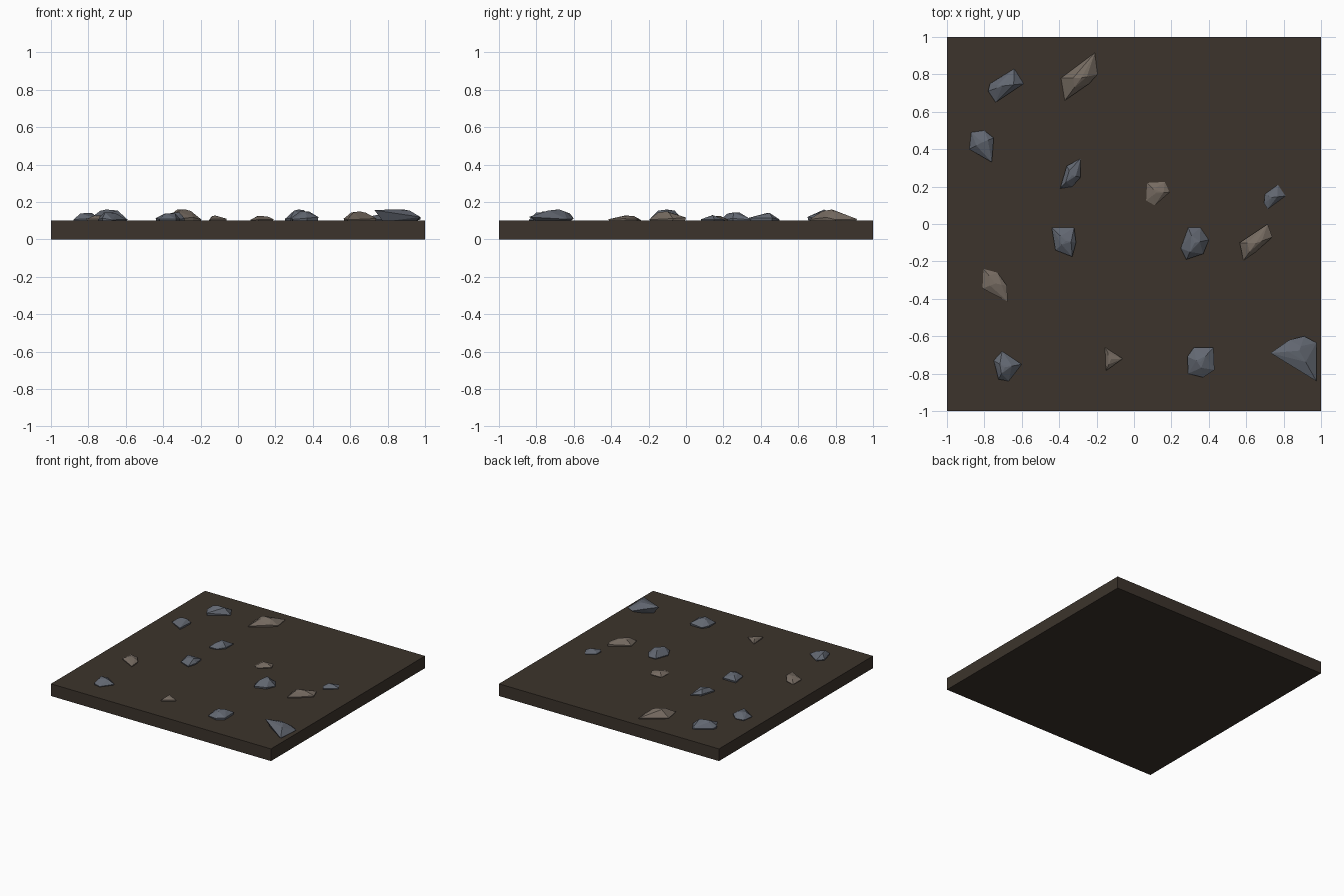
import bpy, bmesh, random
from mathutils import Vector

if "Cube" in bpy.data.objects:
    bpy.data.objects.remove(bpy.data.objects["Cube"])

random.seed(4)
TOP = 0.1  # ground surface height


def material(name, colour):
    m = bpy.data.materials.new(name)
    m.diffuse_color = (*colour, 1)
    m.use_nodes = True
    m.node_tree.nodes["Principled BSDF"].inputs["Base Color"].default_value = m.diffuse_color
    return m


soil = material("dark soil", (0.045, 0.034, 0.025))
grey = material("blue grey stone", (0.122, 0.136, 0.165))
brown = material("brown stone", (0.18, 0.147, 0.12))


def finish(name, bm, mat):
    bmesh.ops.recalc_face_normals(bm, faces=bm.faces)
    me = bpy.data.meshes.new(name)
    bm.to_mesh(me)
    bm.free()
    me.materials.append(mat)
    bpy.context.collection.objects.link(bpy.data.objects.new(name, me))


def rock(name, mat, height, outline, lean=0.0):
    """Faceted stone: inset foot, uneven rim along the outline, small raised crown."""
    pts = [Vector((*p, 0)) for p in outline]
    c = sum(pts, Vector()) / len(pts)
    bm = bmesh.new()
    for i, p in enumerate(pts):
        rim = height * random.uniform(0.08, 0.4) + max(0, lean * (p.x - c.x))
        foot = 0.7 if lean else 0.94
        bm.verts.new(c + (p - c) * foot + Vector((0, 0, TOP - 0.005)))
        bm.verts.new(p + Vector((0, 0, TOP + rim)))
        if i % 2 == 0:
            top = max(height * random.uniform(0.85, 1), rim + 0.004)
            bm.verts.new(c + (p - c) * random.uniform(0.3, 0.55) + Vector((0, 0, TOP + top)))
    bm.verts.new(c + Vector((0, 0, TOP + height)))
    res = bmesh.ops.convex_hull(bm, input=bm.verts)
    loose = [v for v in bm.verts if not v.link_faces]
    bmesh.ops.delete(bm, geom=loose, context='VERTS')
    finish(name, bm, mat)


# Square ground slab
bm = bmesh.new()
bmesh.ops.create_cube(bm, size=1)
for v in bm.verts:
    v.co = (v.co.x * 2, v.co.y * 2, (v.co.z + 0.5) * TOP)
finish("ground_slab", bm, soil)

# Grey stones: height, outline seen from above
rock("grey_stone_1", grey, 0.06, [(-.77, .75), (-.64, .83), (-.59, .75), (-.74, .65), (-.78, .71)])
rock("grey_stone_2", grey, 0.042, [(-.87, .49), (-.8, .5), (-.75, .46), (-.76, .33), (-.88, .4)])
rock("grey_stone_3", grey, 0.045, [(-.36, .31), (-.285, .35), (-.285, .25), (-.33, .2), (-.395, .19)])
rock("grey_stone_4", grey, 0.04, [(-.44, -.02), (-.32, -.02), (-.31, -.1), (-.33, -.175), (-.42, -.14)])
rock("grey_stone_5", grey, 0.06, [(.29, -.02), (.355, -.02), (.4, -.085), (.37, -.16), (.28, -.19), (.25, -.13)])
rock("grey_stone_6", grey, 0.03, [(.7, .16), (.77, .21), (.81, .15), (.715, .08), (.695, .11)])
rock("grey_stone_7", grey, 0.045, [(-.75, -.73), (-.705, -.68), (-.6, -.75), (-.67, -.84), (-.725, -.83)])
rock("grey_stone_8", grey, 0.05, [(.285, -.71), (.32, -.66), (.425, -.66), (.43, -.78), (.37, -.82), (.29, -.8)])
rock("grey_stone_9", grey, 0.06, [(.73, -.69), (.83, -.62), (.91, -.6), (.975, -.635), (.975, -.84)], lean=-0.28)

# Brown stones
rock("brown_stone_1", brown, 0.06, [(-.39, .78), (-.21, .915), (-.195, .8), (-.24, .75), (-.37, .66)])
rock("brown_stone_2", brown, 0.025, [(.07, .22), (.165, .225), (.19, .17), (.11, .1), (.065, .125)])
rock("brown_stone_3", brown, 0.05, [(.565, -.1), (.715, 0), (.74, -.07), (.65, -.15), (.585, -.195)])
rock("brown_stone_4", brown, 0.028, [(-.805, -.24), (-.73, -.26), (-.68, -.33), (-.675, -.415), (-.81, -.345)])
rock("brown_stone_5", brown, 0.028, [(-.155, -.66), (-.06, -.72), (-.15, -.785)])
